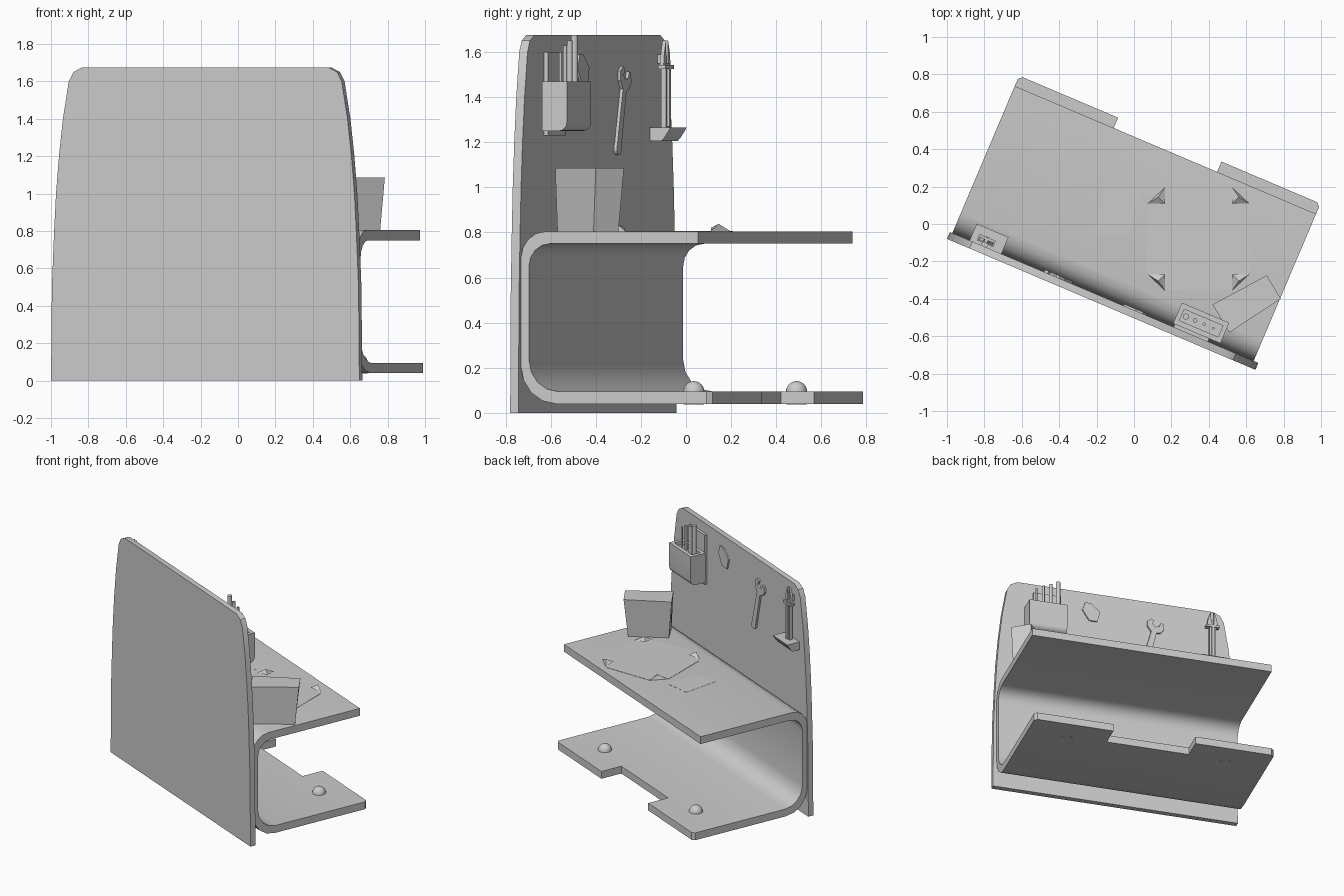
import bpy, bmesh, math
from mathutils import Matrix, Vector

if "Cube" in bpy.data.objects:
    bpy.data.objects.remove(bpy.data.objects["Cube"])

TURN = math.radians(-23)     # whole unit is turned about z; parts are built in local (u, v, z)
UNTURN = Matrix.Rotation(-TURN, 3, 'Z')
FACE = -0.424                # inner face of the back panel


def finish(name, bm, smooth=True):
    bmesh.ops.recalc_face_normals(bm, faces=bm.faces)
    me = bpy.data.meshes.new(name)
    bm.to_mesh(me)
    bm.free()
    if smooth:
        me.shade_smooth()
        me.set_sharp_from_angle(angle=math.radians(35))
    ob = bpy.data.objects.new(name, me)
    ob.rotation_euler[2] = TURN
    bpy.context.collection.objects.link(ob)
    return ob


def prism(name, pts, lo, hi, axis, smooth=True):
    """Extrude a 2D outline along 'u' (pts v,z), 'v' (pts u,z) or 'z' (pts u,v)."""
    place = {'u': lambda a, b, t: (t, a, b), 'v': lambda a, b, t: (a, t, b),
             'z': lambda a, b, t: (a, b, t)}[axis]
    bm = bmesh.new()
    A = [bm.verts.new(place(a, b, lo)) for a, b in pts]
    B = [bm.verts.new(place(a, b, hi)) for a, b in pts]
    bm.faces.new(A)
    bm.faces.new(B[::-1])
    n = len(pts)
    for i in range(n):
        bm.faces.new((A[i], B[i], B[(i + 1) % n], A[(i + 1) % n]))
    return finish(name, bm, smooth)


def box(name, u0, u1, v0, v1, z0, z1):
    return prism(name, [(u0, v0), (u1, v0), (u1, v1), (u0, v1)], z0, z1, 'z', False)


def rod(name, u, v, r, z0, z1, n=12):
    ring = [(u + r * math.cos(i * math.tau / n), v + r * math.sin(i * math.tau / n)) for i in range(n)]
    return prism(name, ring, z0, z1, 'z')


def arc(cx, cy, r, a0, a1, n=4):
    return [(cx + r * math.cos(math.radians(a0 + (a1 - a0) * i / n)),
             cy + r * math.sin(math.radians(a0 + (a1 - a0) * i / n))) for i in range(n + 1)]


def cut(ob, cutter):
    cutter.hide_render = True
    cutter.hide_set(True)
    m = ob.modifiers.new("cut", 'BOOLEAN')
    m.operation, m.object, m.solver = 'DIFFERENCE', cutter, 'EXACT'


# back panel with tapering sides
side = [(0, 0), (0.005, 0.5), (0.018, 0.8), (0.029, 1.0), (0.046, 1.2), (0.069, 1.4),
        (0.103, 1.6), (0.13, 1.65), (0.18, 1.675)]
outline = [(-0.889 + d, z) for d, z in side] + [(0.902 - d, z) for d, z in reversed(side)]
prism("back_panel", outline, -0.464, FACE, 'v')

# bent sheet: desk top, rear wall and lower shelf
outer = arc(-0.304, 0.685, 0.12, 90, 180) + arc(-0.254, 0.21, 0.17, 180, 270)
inner = arc(-0.245, 0.235, 0.14, 270, 180) + arc(-0.285, 0.65, 0.10, 180, 90)
prof = [(0.43, 0.805)] + outer + [(0.49, 0.04), (0.49, 0.095)] + inner + [(0.43, 0.75)]
desk = prism("bent_desk", prof, -0.875, 0.875, 'u')
cut(desk, prism("leg_notch_cutter", [(-0.30, 0.6), (-0.30, 0.33), (0.30, 0.33), (0.30, 0.6)],
                -0.1, 0.3, 'z', False))
for s, tag in ((-1, "left"), (1, "right")):
    cut(desk, prism("corner_cutter_" + tag,
                    [(s * 0.855, 0.491), (s * 0.876, 0.47), (s * 0.9, 0.6)], -0.1, 0.3, 'z', False))

    # domed bumper with a plug through the shelf
    bm = bmesh.new()
    bmesh.ops.create_uvsphere(bm, u_segments=20, v_segments=12, radius=0.047,
                              matrix=Matrix.Translation((s * 0.583, 0.285, 0.094)))
    bmesh.ops.bisect_plane(bm, geom=bm.verts[:] + bm.edges[:] + bm.faces[:],
                           plane_co=(0, 0, 0.094), plane_no=(0, 0, -1), clear_outer=True)
    finish("bumper_" + tag, bm)
    rod("bumper_plug_" + tag, s * 0.583, 0.285, 0.045, 0.038, 0.097, 20)

# desk mat with clipped corners, aligned with the world axes
cx, cy, h, k = 0.345, -0.08, 0.275, 0.18
octo = [(h, k), (k, h), (-k, h), (-h, k), (-h, -k), (-k, -h), (k, -h), (h, -k)]


def local(x, y, z):
    return UNTURN @ Vector((x, y, z))


prism("desk_mat", [local(cx + a, cy + b, 0)[:2] for a, b in octo], 0.803, 0.807, 'z', False)

# curled corner flaps of the mat
bm = bmesh.new()
for sx in (-1, 1):
    for sy in (-1, 1):
        a, b, c = [bm.verts.new(local(cx + sx * x, cy + sy * y, z))
                   for x, y, z in ((0.27, 0.19, 0.807), (0.18, 0.275, 0.807), (0.18, 0.19, 0.82))]
        d = bm.verts.new(local(cx + sx * 0.215, cy + sy * 0.225, 0.838))
        for f in ((a, b, d), (b, c, d), (c, a, d)):
            bm.faces.new(f)
finish("mat_corner_flaps", bm, False)

# loose paper on the desk
prism("paper_sheet", [(-0.033, 0.171), (-0.012, -0.062), (-0.178, -0.13), (-0.219, 0.134)],
      0.803, 0.806, 'z', False)

# tapered container standing on the desk
top = [(0.42, -0.43), (0.71, -0.275), (0.785, -0.40), (0.51, -0.58)]
base = [(0.45, -0.44), (0.69, -0.30), (0.76, -0.41), (0.52, -0.57)]
bm = bmesh.new()
lower = [bm.verts.new(local(x, y, 0.803)) for x, y in base]
upper = [bm.verts.new(local(x, y, 1.085)) for x, y in top]
bm.faces.new(lower)
bm.faces.new(upper)
for i in range(4):
    j = (i + 1) % 4
    bm.faces.new((lower[i], lower[j], upper[j], upper[i]))
finish("desk_container", bm, False)

# tool holder on the panel: back plate, rounded cup with recess, rods
box("holder_plate", 0.41, 0.61, FACE - 0.005, -0.405, 1.23, 1.60)
cup = prism("tool_holder", [(-0.407, 1.47), (-0.407, 1.25)] + arc(-0.327, 1.29, 0.04, 270, 360)
            + [(-0.287, 1.47)], 0.40, 0.675, 'u')
cut(cup, box("holder_recess_cutter", 0.425, 0.65, -0.38, -0.315, 1.445, 1.5))
for i, (r, z) in enumerate(((0.016, 1.675), (0.012, 1.65), (0.009, 1.63), (0.007, 1.60))):
    rod("holder_rod_%d" % (i + 1), 0.449 + i * 0.053, -0.347, r, 1.40, z)

# pinned note
prism("pinned_note", [(0.23, 1.59), (0.19, 1.59), (0.12, 1.53), (0.14, 1.45), (0.20, 1.45), (0.25, 1.53)],
      FACE - 0.002, -0.414, 'v', False)

# wrench: open jaw, tapered handle and rounded end
jaw = [(0.02, 0.34), (0.055, 0.37), (0.065, 0.41), (0.04, 0.44), (0.02, 0.43), (0.025, 0.40), (0, 0.385),
       (-0.025, 0.40), (-0.03, 0.43), (-0.05, 0.43), (-0.065, 0.39), (-0.05, 0.355), (-0.02, 0.34)]
shape = arc(0, 0.07, 0.028, 150, 390, 8) + jaw
ta = 0.24
prism("wrench", [(-0.205 + a * math.cos(ta) - (b - 0.06) * math.sin(ta),
                  1.17 + a * math.sin(ta) + (b - 0.07) * math.cos(ta)) for a, b in shape],
      FACE - 0.002, -0.41, 'v', False)

# calliper bracket with hollowed underside
bracket = [(FACE - 0.004, 1.205), (-0.37, 1.205), (-0.355, 1.22), (-0.335, 1.25), (-0.327, 1.265),
           (FACE - 0.004, 1.265)]
prism("calliper_bracket", bracket, -0.775, -0.59, 'u')

# calliper: beam, rails, head and two jaws
box("calliper_beam", -0.715, -0.67, -0.405, -0.38, 1.26, 1.55)
box("calliper_rail", -0.703, -0.682, -0.382, -0.37, 1.27, 1.53)
box("calliper_head", -0.74, -0.645, -0.408, -0.372, 1.525, 1.542)
for s in (-1, 1):
    c = -0.6925
    prism("calliper_jaw_" + ("left" if s < 0 else "right"),
          [(c + s * 0.008, 1.54), (c + s * 0.04, 1.54), (c + s * 0.03, 1.60), (c + s * 0.012, 1.65)],
          -0.402, -0.385, 'v', False)
box("calliper_hook", -0.71, -0.675, FACE - 0.004, -0.40, 1.55, 1.59)
